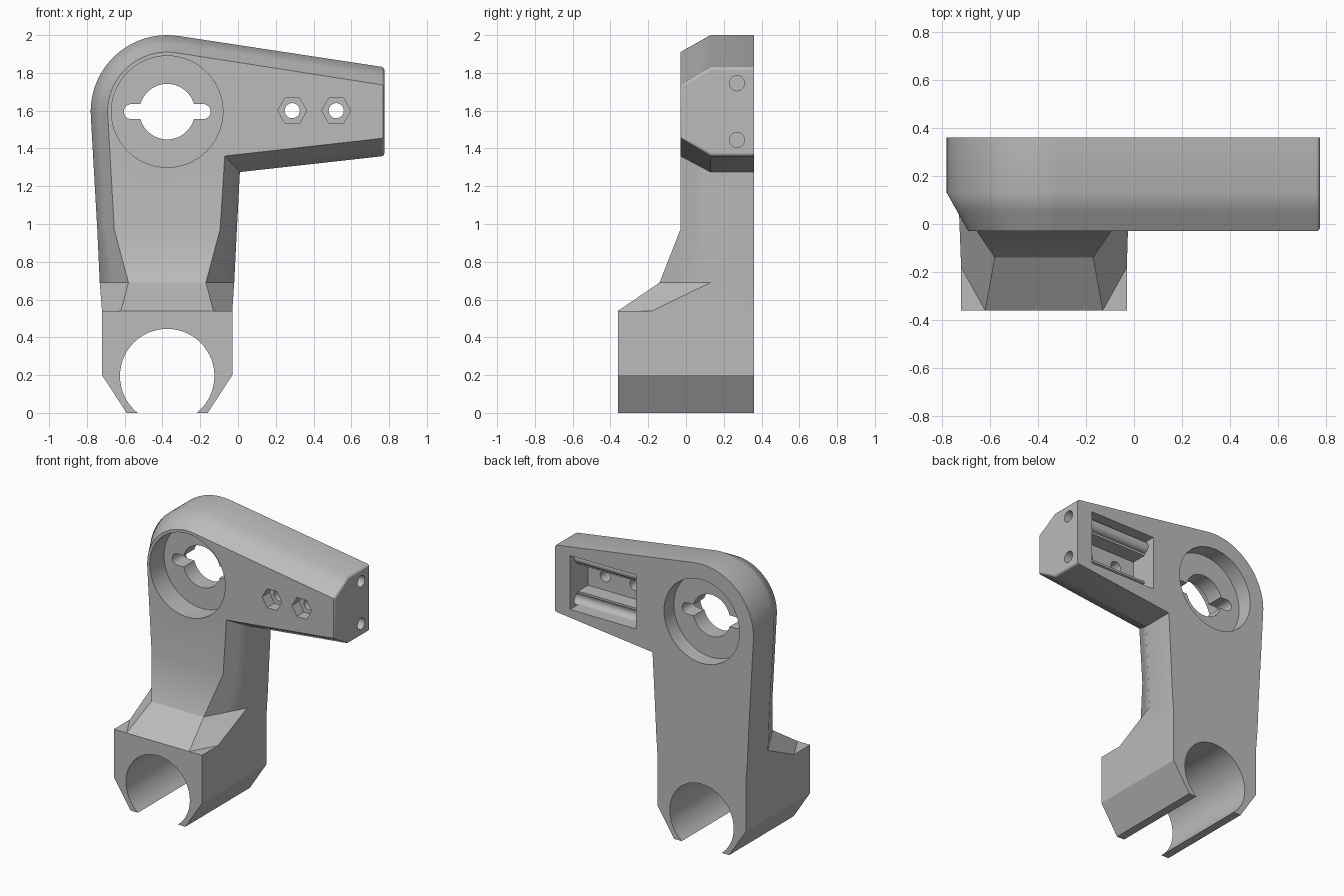
import bpy, bmesh
from math import radians, sin, cos, pi
from mathutils import Matrix

cube = bpy.data.objects.get("Cube")
if cube:
    bpy.data.objects.remove(cube, do_unlink=True)

grey = bpy.data.materials.new("plain grey")
grey.use_nodes = True
grey.diffuse_color = (0.5, 0.5, 0.5, 1)
grey.node_tree.nodes["Principled BSDF"].inputs["Base Color"].default_value = (0.5, 0.5, 0.5, 1)

BACK, EDGE, FRONT = 0.36, 0.13, -0.03
HUB_X, HUB_Z = -0.375, 1.595


def make_object(name, bm):
    bmesh.ops.recalc_face_normals(bm, faces=bm.faces)
    mesh = bpy.data.meshes.new(name)
    bm.to_mesh(mesh)
    bm.free()
    mesh.materials.append(grey)
    obj = bpy.data.objects.new(name, mesh)
    bpy.context.collection.objects.link(obj)
    return obj


# Body: every face is added through a shared vertex lookup, so the parts weld
bm = bmesh.new()
lookup = {}


def add_face(points):
    verts = []
    for p in points:
        key = tuple(round(c, 4) for c in p)
        if key not in lookup:
            lookup[key] = bm.verts.new(key)
        if lookup[key] not in verts:
            verts.append(lookup[key])
    if len(verts) > 2:
        bm.faces.new(verts)


def loft(rings, closed):
    n = len(rings[0])
    for a, b in zip(rings, rings[1:]):
        for i in range(n if closed else n - 1):
            j = (i + 1) % n
            add_face([a[i], a[j], b[j], b[i]])


def midpoint(p, q):
    return tuple((a + b) / 2 for a, b in zip(p, q))


# Upper plate: neck corner, arm and rounded hub, with a sloped front border
def outline(y, radius, arm_top, arm_low, corner, right, left):
    pts = [(right, 0.97), corner, (0.775, arm_low), (0.775, arm_top)]
    for i in range(25):
        a = radians(81.3 + i * 102 / 24)
        pts.append((HUB_X + radius * cos(a), HUB_Z + radius * sin(a)))
    pts.append((left, 0.97))
    return [(x, y, z) for x, z in pts]


outer = (0.405, 1.83, 1.36, (0.01, 1.275), -0.006, -0.745)
inner = (0.315, 1.735, 1.455, (-0.07, 1.36), -0.095, -0.655)
front_ring = outline(FRONT, *inner)
edge_ring = outline(EDGE, *outer)
back_ring = outline(BACK, *outer)
mid_ring = [midpoint(p, q) for p, q in zip(front_ring, edge_ring)]
loft([front_ring, mid_ring, edge_ring, back_ring], False)
add_face(front_ring)
add_face(back_ring)


# Neck and clamp block: horizontal sections from the plate down to the ground
def section(z, left, right, y_side, front_left, front_right, y_front, square=False):
    sl, fl = (left, y_side, z), (front_left, y_front, z)
    sr, fr = (right, y_side, z), (front_right, y_front, z)
    cl = (left, y_front, z) if square else midpoint(sl, fl)
    cr = (right, y_front, z) if square else midpoint(sr, fr)
    return [(left, BACK, z), sl, cl, fl, fr, cr, sr, (right, BACK, z)]


sections = [
    section(0.97, -0.745, -0.006, EDGE, -0.655, -0.095, FRONT),
    section(0.69, -0.732, -0.02, EDGE, -0.58, -0.17, -0.14),
    section(0.54, -0.72, -0.03, -0.18, -0.62, -0.13, -0.36),
    section(0.54, -0.72, -0.03, -0.18, -0.62, -0.13, -0.36, True),
    section(0.2, -0.72, -0.03, -0.18, -0.62, -0.13, -0.36, True),
    section(0, -0.59, -0.16, -0.18, -0.5, -0.25, -0.36, True),
]
loft(sections, True)
add_face(sections[-1])

# Arm end: one flat face with softly rounded borders
bmesh.ops.recalc_face_normals(bm, faces=bm.faces)
bmesh.ops.dissolve_faces(bm, faces=[f for f in bm.faces if f.normal.x > 0.99 and f.calc_center_median().x > 0.7])
rim = [e for e in bm.edges if all(v.co.x > 0.77 for v in e.verts)
       and not all(v.co.y > 0.35 for v in e.verts)]
bmesh.ops.bevel(bm, geom=rim, offset=0.016, segments=3, profile=0.5, affect='EDGES')
bracket = make_object("bracket", bm)


# Cutters
def cylinder(name, x, z, radius, y0, y1, sides=64, spin=0):
    bm = bmesh.new()
    turn = Matrix.Translation((x, (y0 + y1) / 2, z)) @ Matrix.Rotation(pi / 2, 4, 'X') @ Matrix.Rotation(spin, 4, 'Z')
    bmesh.ops.create_cone(bm, cap_ends=True, segments=sides, radius1=radius,
                          radius2=radius, depth=y1 - y0, matrix=turn)
    return make_object(name, bm)


def box(name, x0, x1, y0, y1, z0, z1):
    bm = bmesh.new()
    place = Matrix.Translation(((x0 + x1) / 2, (y0 + y1) / 2, (z0 + z1) / 2))
    bmesh.ops.create_cube(bm, size=1, matrix=place @ Matrix.Diagonal((x1 - x0, y1 - y0, z1 - z0, 1)))
    return make_object(name, bm)


cutters = [
    cylinder("tube_opening", HUB_X, 0.195, 0.25, -0.5, 0.5, 72),
    cylinder("front_counterbore", HUB_X, HUB_Z, 0.295, -0.2, 0.13, 72),
    cylinder("back_counterbore", HUB_X, HUB_Z, 0.295, 0.25, 0.5, 72),
    cylinder("hub_hole", HUB_X, HUB_Z, 0.147, 0, 0.4),
    box("hub_slot", HUB_X - 0.19, HUB_X + 0.19, 0.01, 0.39, HUB_Z - 0.04, HUB_Z + 0.04),
    box("pocket", 0.14, 0.655, 0.27, 0.5, 1.405, 1.785),
    box("deep_pocket", 0.14, 0.655, 0.16, 0.45, 1.5, 1.69),
]
for side in (-1, 1):
    cutters.append(cylinder("slot_end", HUB_X + side * 0.19, HUB_Z, 0.04, 0.02, 0.38, 24))
for x in (0.287, 0.52):
    cutters.append(cylinder("nut_recess", x, 1.6, 0.077, -0.1, 0.05, 6, pi / 6))
    cutters.append(cylinder("bolt_hole", x, 1.6, 0.04, -0.08, 0.2, 24))
for z in (1.445, 1.745):
    bm = bmesh.new()
    lay = Matrix.Translation((0.52, 0.27, z)) @ Matrix.Rotation(pi / 2, 4, 'Y')
    bmesh.ops.create_cone(bm, cap_ends=True, segments=24, radius1=0.04, radius2=0.04, depth=0.76, matrix=lay)
    cutters.append(make_object("end_hole", bm))

bpy.context.view_layer.objects.active = bracket
for cutter in cutters:
    cutter.hide_render = True
    mod = bracket.modifiers.new("cut", 'BOOLEAN')
    mod.operation = 'DIFFERENCE'
    mod.solver = 'EXACT'
    mod.object = cutter
    bpy.ops.object.modifier_apply(modifier=mod.name)
    bpy.data.objects.remove(cutter, do_unlink=True)

# Smooth shading that keeps the real edges crisp
bpy.ops.object.select_all(action='DESELECT')
bracket.select_set(True)
bpy.ops.object.shade_smooth_by_angle(angle=radians(30))
weighted = bracket.modifiers.new("weighted normals", 'WEIGHTED_NORMAL')
weighted.keep_sharp = True
